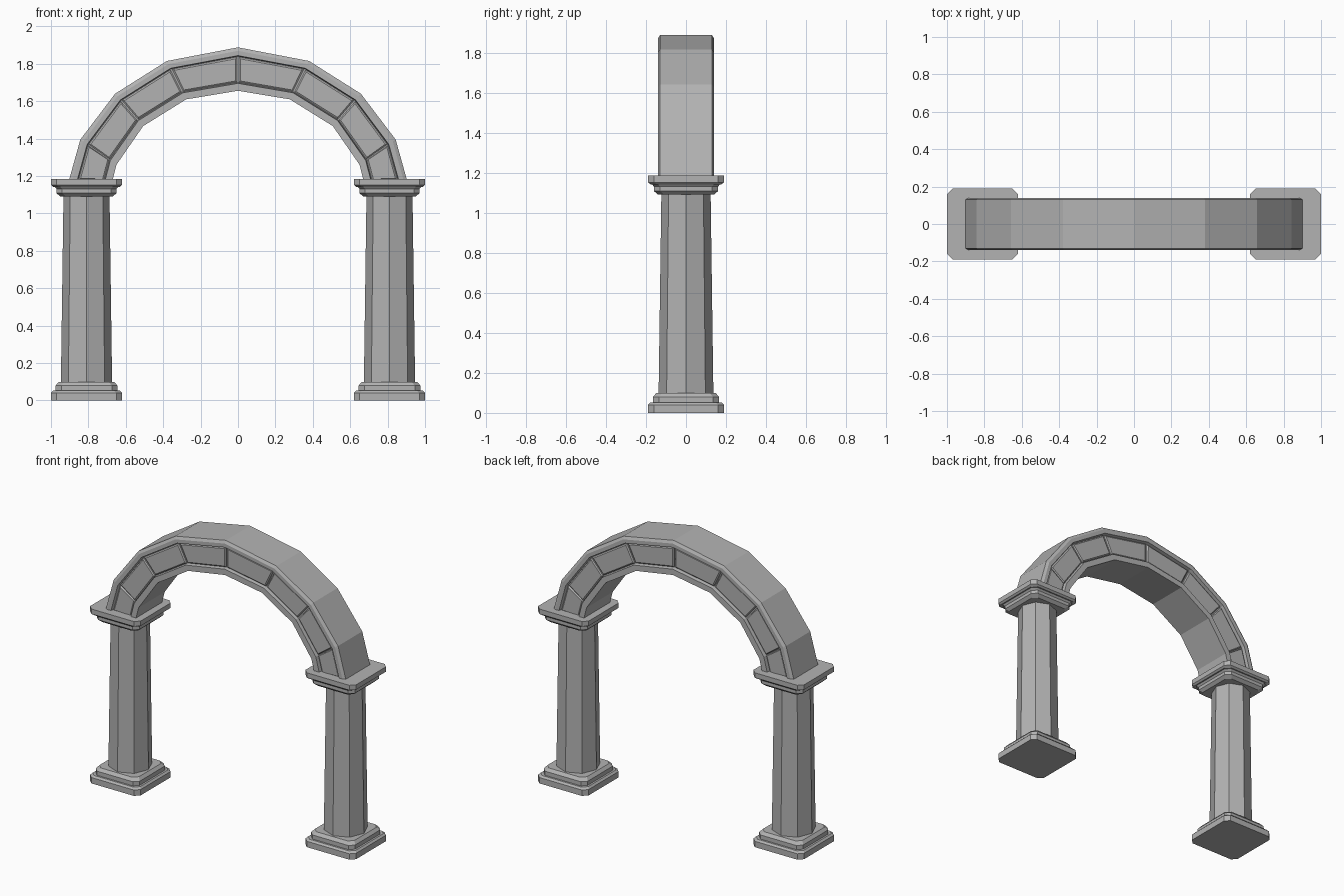
import bpy
import bmesh
from math import cos, sin, pi
from mathutils import Vector

cube = bpy.data.objects.get("Cube")
if cube:
    bpy.data.objects.remove(cube, do_unlink=True)

# Single stone colour
stone = bpy.data.materials.new("grey stone")
stone.use_nodes = True
COLOUR = (0.45, 0.45, 0.45, 1)
stone.diffuse_color = COLOUR
stone.node_tree.nodes["Principled BSDF"].inputs["Base Color"].default_value = COLOUR


def finish(bm, name):
    bmesh.ops.recalc_face_normals(bm, faces=bm.faces)
    mesh = bpy.data.meshes.new(name)
    bm.to_mesh(mesh)
    bm.free()
    mesh.materials.append(stone)
    obj = bpy.data.objects.new(name, mesh)
    bpy.context.collection.objects.link(obj)
    return obj


def loft(bm, rings):
    """Skin a list of equal closed rings and cap both ends."""
    loops = [[bm.verts.new(p) for p in ring] for ring in rings]
    n = len(loops[0])
    for a, b in zip(loops, loops[1:]):
        for i in range(n):
            j = (i + 1) % n
            bm.faces.new((a[i], a[j], b[j], b[i]))
    bm.faces.new(loops[0])
    bm.faces.new(loops[-1])


def chamfered_square(x, half, z, cut=0.03):
    k = half - cut
    corners = [(half, -k), (half, k), (k, half), (-k, half),
               (-half, k), (-half, -k), (-k, -half), (k, -half)]
    return [(x + u, v, z) for u, v in corners]


def octagon(x, radius, z):
    return [(x + radius * cos(i * pi / 4), radius * sin(i * pi / 4), z) for i in range(8)]


# Moulding profiles: half width, height
BASE = [(0.19, 0), (0.19, 0.04), (0.178, 0.052), (0.165, 0.052), (0.165, 0.08), (0.148, 0.1)]
CAPITAL = [(0.14, 1.09), (0.16, 1.108), (0.16, 1.13), (0.17, 1.142), (0.178, 1.142),
           (0.19, 1.152), (0.19, 1.185)]
COLUMN_X = 0.81

# Columns
for side, sx in (("left", 1), ("right", -1)):
    x = sx * COLUMN_X
    for part, profile in (("base", BASE), ("capital", CAPITAL)):
        bm = bmesh.new()
        loft(bm, [chamfered_square(x, h, z) for h, z in profile])
        finish(bm, f"{side}_{part}")
    bm = bmesh.new()
    loft(bm, [octagon(x, 0.137, 0.09), octagon(x, 0.123, 1.1)])
    finish(bm, f"{side}_shaft")

# Arch stations from left springing to crown, mirrored to the right
OUTER = [(0.903, 1.18), (0.843, 1.395), (0.657, 1.64), (0.38, 1.815), (0, 1.888)]
INNER = [(0.67, 1.18), (0.65, 1.26), (0.507, 1.467), (0.277, 1.61), (0, 1.656)]


def mirrored(points):
    return points + [(-x, z) for x, z in points[-2::-1]]


outer, inner = mirrored(OUTER), mirrored(INNER)


def arch_point(s, t, y):
    """Point at s along the arch (in stations), t from inner to outer face."""
    i = min(int(s), len(outer) - 2)
    f = s - i
    lo = Vector(inner[i]).lerp(Vector(inner[i + 1]), f)
    hi = Vector(outer[i]).lerp(Vector(outer[i + 1]), f)
    p = lo.lerp(hi, t)
    return (p.x, y, p.y)


# Arch ring: bevelled rims around a sunken band on both faces
HALF = [(0, 0.14), (0.17, 0.14), (0.19, 0.112), (0.79, 0.112), (0.81, 0.14),
        (0.92, 0.14), (1, 0.13)]
section = HALF + [(t, -y) for t, y in reversed(HALF)]
bm = bmesh.new()
loft(bm, [[arch_point(s, t, y) for t, y in section] for s in range(len(outer))])
finish(bm, "arch_ring")

# Bevelled stone blocks set in the sunken band
for face, sy in (("front", -1), ("back", 1)):
    bm = bmesh.new()
    for s in range(len(outer) - 1):
        rings = []
        for ds, dt, y in ((0.015, 0.2, 0.108), (0.015, 0.2, 0.12), (0.04, 0.235, 0.126)):
            corners = ((ds, dt), (1 - ds, dt), (1 - ds, 0.98 - dt), (ds, 0.98 - dt))
            rings.append([arch_point(s + u, t, sy * y) for u, t in corners])
        loft(bm, rings)
    finish(bm, f"{face}_arch_blocks")
